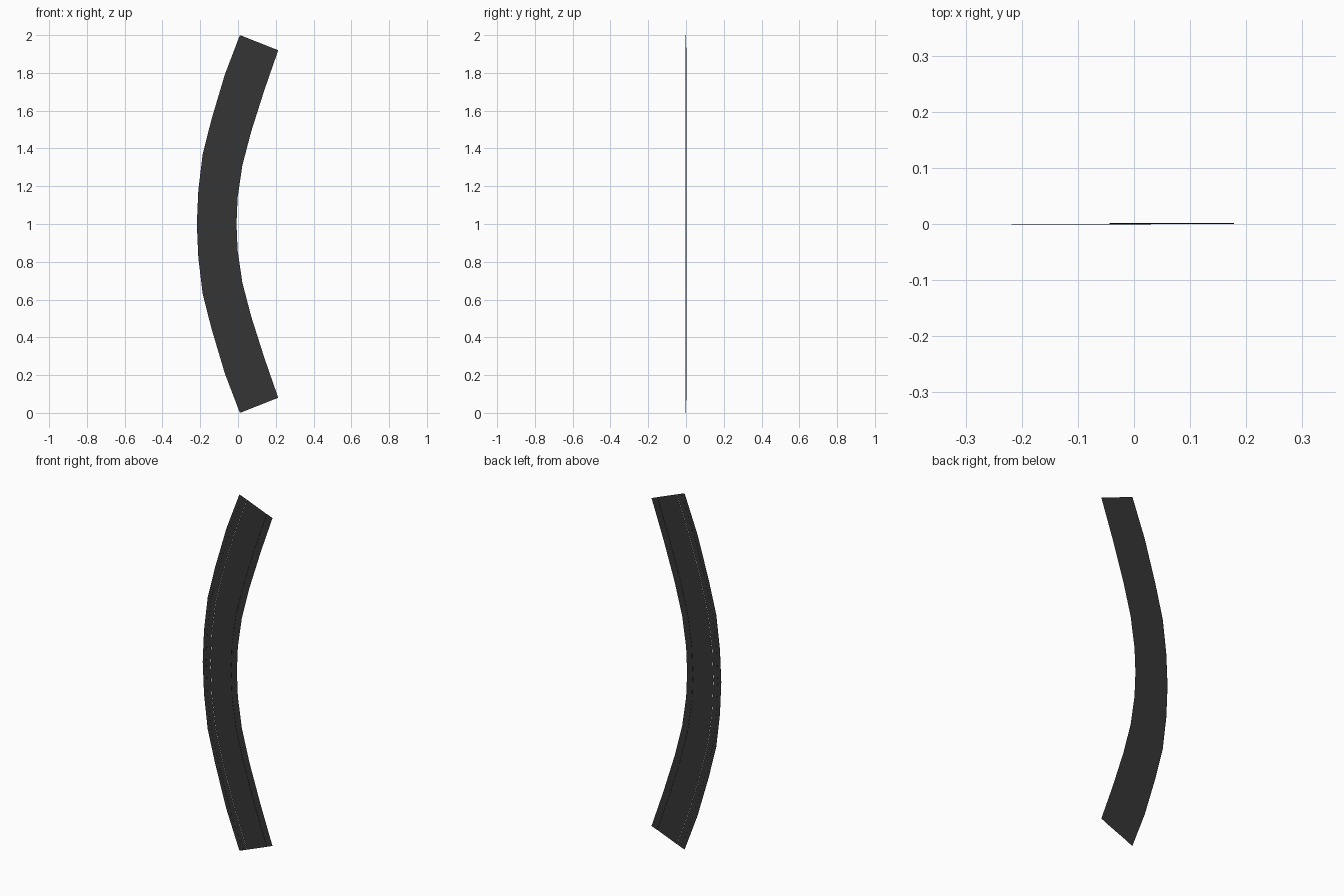
import bpy
import bmesh

if "Cube" in bpy.data.objects:
    bpy.data.objects.remove(bpy.data.objects["Cube"])

# One dark colour for the whole track
asphalt = bpy.data.materials.new("dark asphalt")
asphalt.diffuse_color = (0.036, 0.036, 0.036, 1)
asphalt.use_nodes = True
asphalt.node_tree.nodes["Principled BSDF"].inputs["Base Color"].default_value = asphalt.diffuse_color

# Upper half of the bend: outer and inner edge points (x, z), from end to middle
outer_half = [(.01, 2.0), (-.07, 1.79), (-.14, 1.555), (-.187, 1.37), (-.21, 1.18), (-.218, 1.0)]
inner_half = [(.213, 1.92), (.14, 1.71), (.07, 1.49), (.023, 1.31), (-.002, 1.14), (-.008, 1.0)]


def mirrored(half):
    """Mirror the half bend about z = 1."""
    return half + [(x, 2 - z) for x, z in reversed(half[:-1])]


STATIONS = list(zip(mirrored(outer_half), mirrored(inner_half)))


def strip(name, profile):
    """Sweep a profile of (fraction across width, depth y) along the bend."""
    bm = bmesh.new()
    rows = []
    for (ox, oz), (ix, iz) in STATIONS:
        rows.append([bm.verts.new((ox + (ix - ox) * s, y, oz + (iz - oz) * s))
                     for s, y in profile])
    for a, b in zip(rows, rows[1:]):
        for j in range(len(profile) - 1):
            bm.faces.new((a[j], b[j], b[j + 1], a[j + 1]))
    bm.normal_update()
    mesh = bpy.data.meshes.new(name)
    bm.to_mesh(mesh)
    bm.free()
    mesh.materials.append(asphalt)
    obj = bpy.data.objects.new(name, mesh)
    bpy.context.collection.objects.link(obj)
    return obj


# Outer shoulder with a small lip, in front of the road surface
strip("outer_shoulder", [(0, -.0005), (0, -.0015), (.1, -.0015), (.1, -.001), (.23, -.001)])
# Main road surface with its step down to the inner side
strip("road_surface", [(.23, 0), (.83, 0), (.83, .0015)])
# Inner shoulder, set slightly back
strip("inner_shoulder", [(.83, .0015), (1, .0015)])
